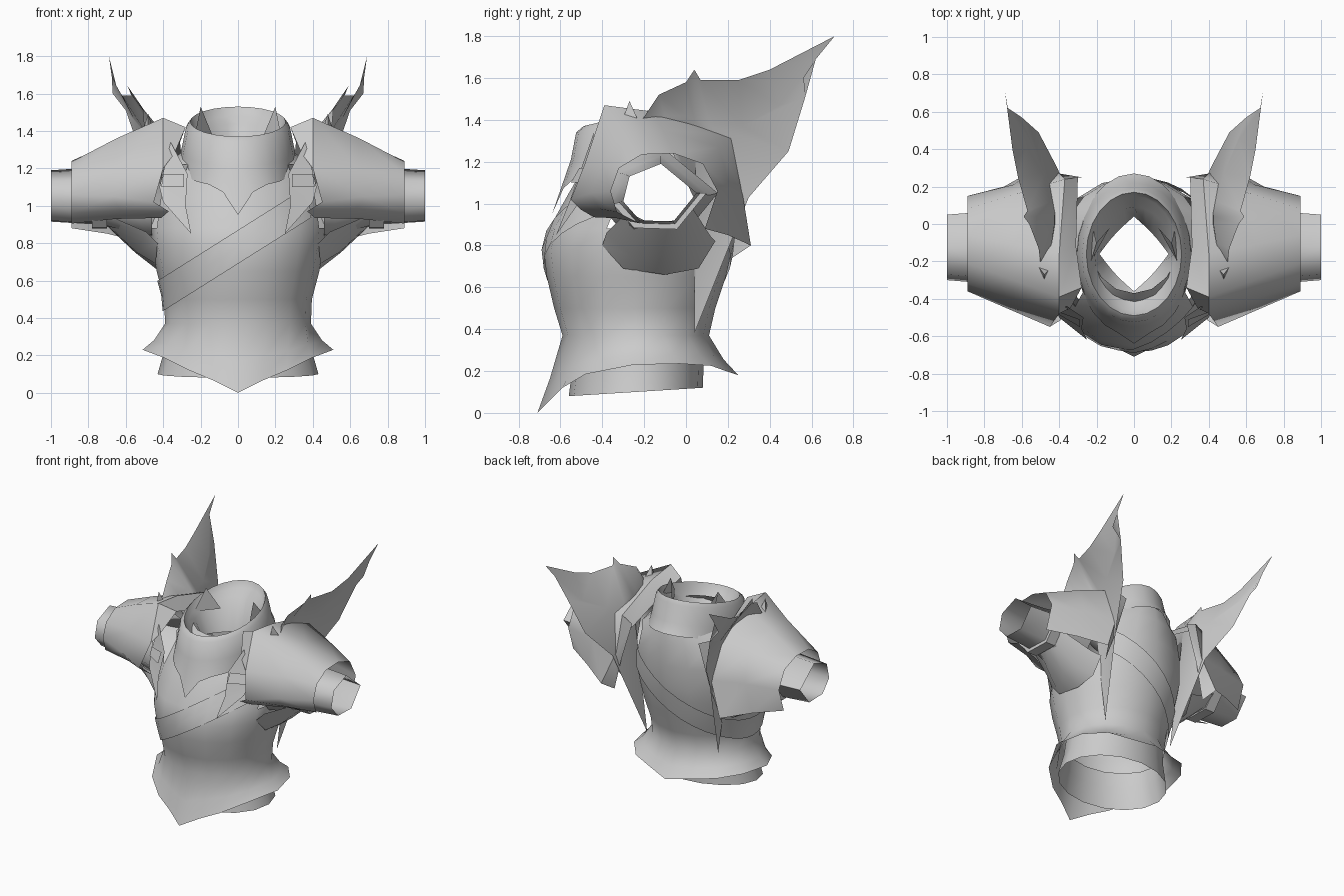
import bpy, bmesh, math
from mathutils import Vector

if "Cube" in bpy.data.objects:
    bpy.data.objects.remove(bpy.data.objects["Cube"])

steel = bpy.data.materials.new("grey_steel")
steel.diffuse_color = (0.6, 0.6, 0.6, 1)
steel.use_nodes = True
steel.node_tree.nodes["Principled BSDF"].inputs["Base Color"].default_value = steel.diffuse_color


def finish(name, bm, mirror=False, angle=40):
    """Turn a bmesh into a smooth shaded object, optionally mirrored in x."""
    bmesh.ops.recalc_face_normals(bm, faces=bm.faces)
    me = bpy.data.meshes.new(name)
    bm.to_mesh(me)
    bm.free()
    me.materials.append(steel)
    ob = bpy.data.objects.new(name, me)
    bpy.context.collection.objects.link(ob)
    me.shade_smooth()
    me.set_sharp_from_angle(angle=math.radians(angle))
    if mirror:
        ob.modifiers.new("mirror", 'MIRROR').use_mirror_merge = False
    return ob


def loft(name, rings, closed=True, mirror=False, drop=None, angle=40):
    """Skin a list of equal length rings; drop(centre) removes faces."""
    bm = bmesh.new()
    vs = [[bm.verts.new(p) for p in r] for r in rings]
    n = len(rings[0])
    for a, b in zip(vs, vs[1:]):
        for i in range(n if closed else n - 1):
            j = (i + 1) % n
            bm.faces.new((a[i], a[j], b[j], b[i]))
    if drop:
        bad = [f for f in bm.faces if drop(f.calc_center_median())]
        bmesh.ops.delete(bm, geom=bad, context='FACES')
    return finish(name, bm, mirror, angle)


def plate(name, pts, tris, mirror=True):
    bm = bmesh.new()
    vs = [bm.verts.new(p) for p in pts]
    for t in tris:
        bm.faces.new([vs[i] for i in t])
    return finish(name, bm, mirror)


def oval(w, yf, yb, z, n=24):
    """Ring starting at the front; z is a number or a function of the angle."""
    out = []
    for i in range(n):
        a = 2 * math.pi * i / n
        zz = z(a) if callable(z) else z
        out.append((w * math.sin(a), (yf + yb) / 2 + (yf - yb) / 2 * math.cos(a), zz))
    return out


# torso: height, half width, front, back
BODY = [(.37, .39, -.59, .11), (.5, .395, -.63, .14), (.65, .435, -.665, .19),
        (.78, .46, -.68, .22), (.88, .47, -.655, .24), (1.05, .445, -.56, .25),
        (1.22, .38, -.46, .25), (1.33, .25, -.37, .23)]


def body_at(z):
    z = min(max(z, BODY[0][0]), BODY[-1][0])
    for p, q in zip(BODY, BODY[1:]):
        if z <= q[0]:
            t = (z - p[0]) / (q[0] - p[0])
            return [p[k] + (q[k] - p[k]) * t for k in (1, 2, 3)]


# flared waist edge with points at front, sides and back
half = [(0, -.71, 0), (.13, -.645, .065), (.26, -.59, .12), (.39, -.48, .185),
        (.51, -.25, .23), (.46, -.03, .235), (.34, .12, .225), (.16, .19, .20), (0, .25, .18)]
edge = [Vector(p) for p in half + [(-x, y, z) for x, y, z in half[-2:0:-1]]]
waist = [Vector(p) for p in oval(.39, -.59, .11, .37, 16)]
flare = [a.lerp(b, .5) + Vector((0, 0, -.02)) for a, b in zip(waist, edge)]
loft("torso", [edge, flare] + [oval(w, f, b, z, 16) for z, w, f, b in BODY], angle=60,
     drop=lambda c: abs(c.x) > .3 and -.37 < c.y < .12 and .88 < c.z < 1.22)

# tunic hem below the waist
loft("tunic_hem", [oval(.375, -.53, .09, .36, 16), oval(.39, -.54, .085, .24, 16),
                   oval(.43, -.56, .08, lambda a: .10 - .02 * math.cos(a), 16)])


# diagonal sash hugging the torso
def sash_ring(dz, off):
    out = []
    for i in range(32):
        a = 2 * math.pi * i / 32
        z = .78 + dz
        for _ in range(8):
            w, f, b = body_at(z)
            x = (w + off) * math.sin(a)
            z = .78 + dz + .63 * x
        out.append((x, (f + b) / 2 + ((f - b) / 2 - off) * math.cos(a), z))
    return out


loft("sash", [sash_ring(d, .01) for d in (-.09, 0, .09)], angle=60,
     drop=lambda c: c.x > .3 and -.4 < c.y < .12)


# collar with rolled rim and a pointed front
def rim(z):
    return lambda a: z - .08 * math.cos(a)


def low(a):
    c = math.cos(a)
    return 1.2 - .1 * c - (.15 if c > .99 else .03 if c > .9 else 0)


bib = [(x, y - (.04 if abs(x) < .01 and y < 0 else 0), z) for x, y, z in oval(.31, -.60, .27, low)]
# the neck opening is pinched into a diamond at the bottom
neck = []
for i in range(24):
    a = 2 * math.pi * i / 24
    k = 1 / (abs(math.sin(a)) + abs(math.cos(a))) ** .8
    neck.append((.185 * k * math.sin(a), -.16 - .2 * k * math.cos(a), 1.2))
loft("collar", [neck, oval(.21, -.42, .09, rim(1.36)), oval(.235, -.465, .15, rim(1.40)),
                oval(.255, -.49, .17, rim(1.45)), oval(.278, -.525, .19, rim(1.42)),
                oval(.305, -.55, .22, rim(1.29)), bib], angle=60)
plate("collar_spike", [(.2, -.1, 1.53), (.13, -.02, 1.36), (.23, -.2, 1.38), (.22, -.02, 1.42)],
      [(0, 1, 2), (0, 2, 3)])

# open sleeves: flange at the armhole, then a six sided tube
CUFF = [(-.12, 1.19), (.05, 1.05), (-.06, .915), (-.22, .92), (-.3, 1.01), (-.27, 1.13)]


def sleeve(x, k, dz=0):
    return [(x, -.12 + (y + .12) * k, 1.05 + (z - 1.05) * k + dz) for y, z in CUFF]


loft("sleeve", [sleeve(.46, 1.6), sleeve(.6, 1.35, -.01), sleeve(.74, 1.12), sleeve(1, 1)],
     mirror=True, angle=75)
loft("armhole_flange", [[(.43, -.40, .80), (.44, -.30, .69), (.435, -.1, .66), (.43, .06, .69), (.42, .14, .82)],
                        [(.49, -.38, .86), (.54, -.26, .75), (.55, -.13, .75), (.54, 0, .75), (.5, .12, .84)],
                        [(.72, -.28, .96), (.72, -.2, .92), (.72, -.13, .91), (.72, -.05, .92), (.72, .03, .98)]],
     closed=False, mirror=True, angle=80)
loft("sleeve_band", [r[1:5] for r in (sleeve(.70, 1.15), sleeve(.70, 1.28), sleeve(.78, 1.28), sleeve(.78, 1.1))],
     closed=False, mirror=True)

# shoulder guards: tapered shells, outer rim to flared inner rim
outer = [(.89, y, z) for y, z in ((-.22, .905), (-.33, .96), (-.36, 1.06), (-.32, 1.17), (-.21, 1.235),
                                  (-.06, 1.24), (.08, 1.19), (.15, 1.06), (.09, .88))]
inner = [(.41, -.44, .935), (.37, -.50, .97), (.45, -.55, 1.02), (.40, -.48, 1.2), (.40, -.39, 1.47),
         (.40, -.16, 1.44), (.37, .24, 1.33), (.40, .27, 1.05), (.50, .31, .80)]
middle = [Vector(a).lerp(Vector(b), .5) + Vector((0, 0, .01)) for a, b in zip(outer, inner)]
loft("shoulder_guard", [outer, middle, inner], closed=False, mirror=True, angle=80)
plate("shoulder_guard_back_point", [(.40, .27, 1.05), (.50, .31, .80), (.45, .22, .74), (.37, .25, 1.0),
                                    (.37, .24, 1.33), (.28, .25, 1.29)],
      [(0, 1, 2, 3), (0, 3, 5, 4)])
# inner lip of the guard, bending down to the neck
plate("shoulder_lip", [(.40, -.39, 1.47), (.40, -.16, 1.44), (.37, .24, 1.33), (.30, .25, 1.24),
                       (.31, -.12, 1.34), (.28, -.34, 1.42), (.40, -.48, 1.2), (.34, -.45, 1.28)],
      [(0, 1, 4, 5), (1, 2, 3, 4), (0, 5, 7, 6)])
# chest tabs under the guards
plate("chest_tab", [(.36, -.44, 1.34), (.42, -.46, 1.10), (.40, -.50, 1.02), (.25, -.62, .85),
                    (.28, -.56, 1.0), (.27, -.50, 1.17)],
      [(0, 1, 5), (1, 2, 4, 5), (2, 3, 4)])
plate("chest_buckle", [(.40, -.47, 1.17), (.29, -.51, 1.17), (.29, -.55, 1.10), (.41, -.48, 1.10)],
      [(0, 1, 2, 3)])
# small stud spikes on the shoulders
plate("shoulder_stud", [(.48, -.27, 1.49), (.45, -.24, 1.40), (.51, -.23, 1.40), (.48, -.30, 1.41)],
      [(0, 1, 2), (0, 2, 3), (0, 3, 1)])

# swept wings: top edge, inward fold resting on the guard, long lower edge
top = [(.50, -.21, 1.40), (.51, -.13, 1.52), (.56, 0, 1.58), (.59, .04, 1.64), (.57, .07, 1.59),
       (.62, .25, 1.59), (.65, .4, 1.64), (.69, .71, 1.80)]
fold = [(.47, -.2, 1.38), (.44, -.10, 1.42), (.425, 0, 1.42), (.425, .04, 1.40), (.44, .12, 1.37),
        (.48, .27, 1.37), (.56, .45, 1.47), (.675, .62, 1.69)]
bottom = [(.46, -.19, 1.36), (.42, -.09, 1.30), (.39, .05, 1.0), (.30, .04, .38), (.41, .30, 1.03),
          (.51, .49, 1.25), (.60, .57, 1.51), (.67, .56, 1.6)]
loft("wing", [top, fold, bottom], closed=False, mirror=True, angle=80)
